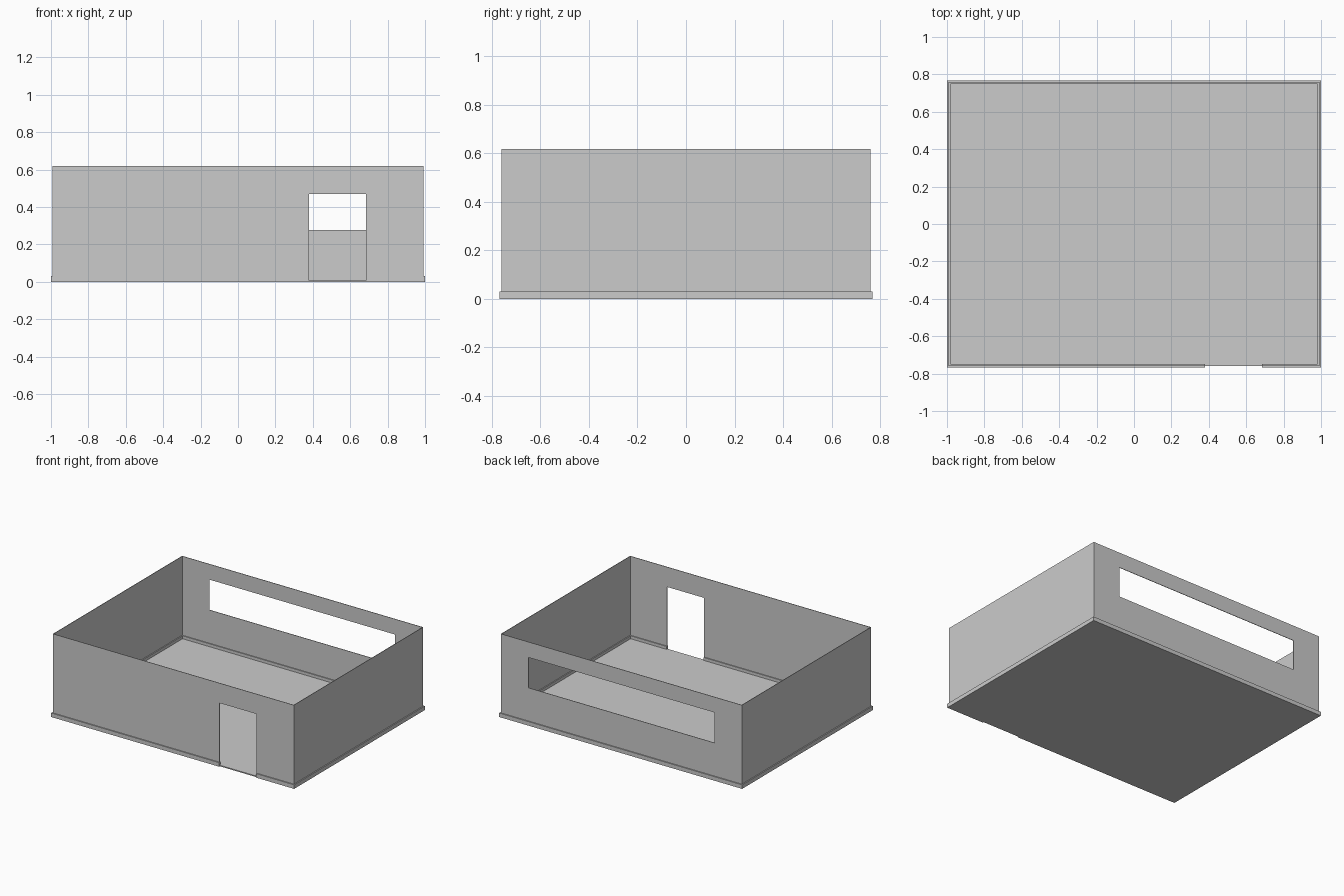
import bpy, bmesh

if "Cube" in bpy.data.objects:
    bpy.data.objects.remove(bpy.data.objects["Cube"])

HX, HY = 1.0, 0.768          # outer half sizes, including skirting
FLOOR, TOP = 0.008, 0.618


def finish(name, bm):
    bmesh.ops.recalc_face_normals(bm, faces=bm.faces)
    me = bpy.data.meshes.new(name)
    bm.to_mesh(me)
    bm.free()
    ob = bpy.data.objects.new(name, me)
    bpy.context.collection.objects.link(ob)
    return ob


def box(name, x0, x1, y0, y1, z0, z1):
    bm = bmesh.new()
    bmesh.ops.create_cube(bm, size=1)
    for v in bm.verts:
        v.co = (x1 if v.co.x > 0 else x0,
                y1 if v.co.y > 0 else y0,
                z1 if v.co.z > 0 else z0)
    return finish(name, bm)


def ring(name, outer, inner, z0, z1):
    """Rectangular frame; outer and inner are insets from the full size."""
    bm = bmesh.new()
    loops = []
    for inset, z in ((outer, z0), (outer, z1), (inner, z1), (inner, z0)):
        x, y = HX - inset, HY - inset
        loops.append([bm.verts.new((sx * x, sy * y, z))
                      for sx, sy in ((-1, -1), (1, -1), (1, 1), (-1, 1))])
    for a, b in zip(loops, loops[1:] + loops[:1]):
        for i in range(4):
            j = (i + 1) % 4
            bm.faces.new((a[i], a[j], b[j], b[i]))
    return finish(name, bm)


def cut(ob, cutter):
    mod = ob.modifiers.new("opening", 'BOOLEAN')
    mod.operation = 'DIFFERENCE'
    mod.solver = 'EXACT'
    mod.object = cutter
    cutter.hide_render = True
    cutter.hide_set(True)


# Floor slab, walls and skirting on both sides of the walls
box("floor", -HX + 0.008, HX - 0.008, -HY + 0.008, HY - 0.008, 0, FLOOR)
walls = ring("walls", 0.008, 0.012, 0.002, TOP)
skirting = ring("skirting", 0, 0.019, 0, 0.03)

# Doorway at the front, long window at the back
door = box("door_cutter", 0.38, 0.685, -0.9, -0.7, -0.05, 0.47)
window = box("window_cutter", -0.765, 0.765, 0.7, 0.9, 0.277, 0.503)
cut(walls, door)
cut(walls, window)
cut(skirting, door)
